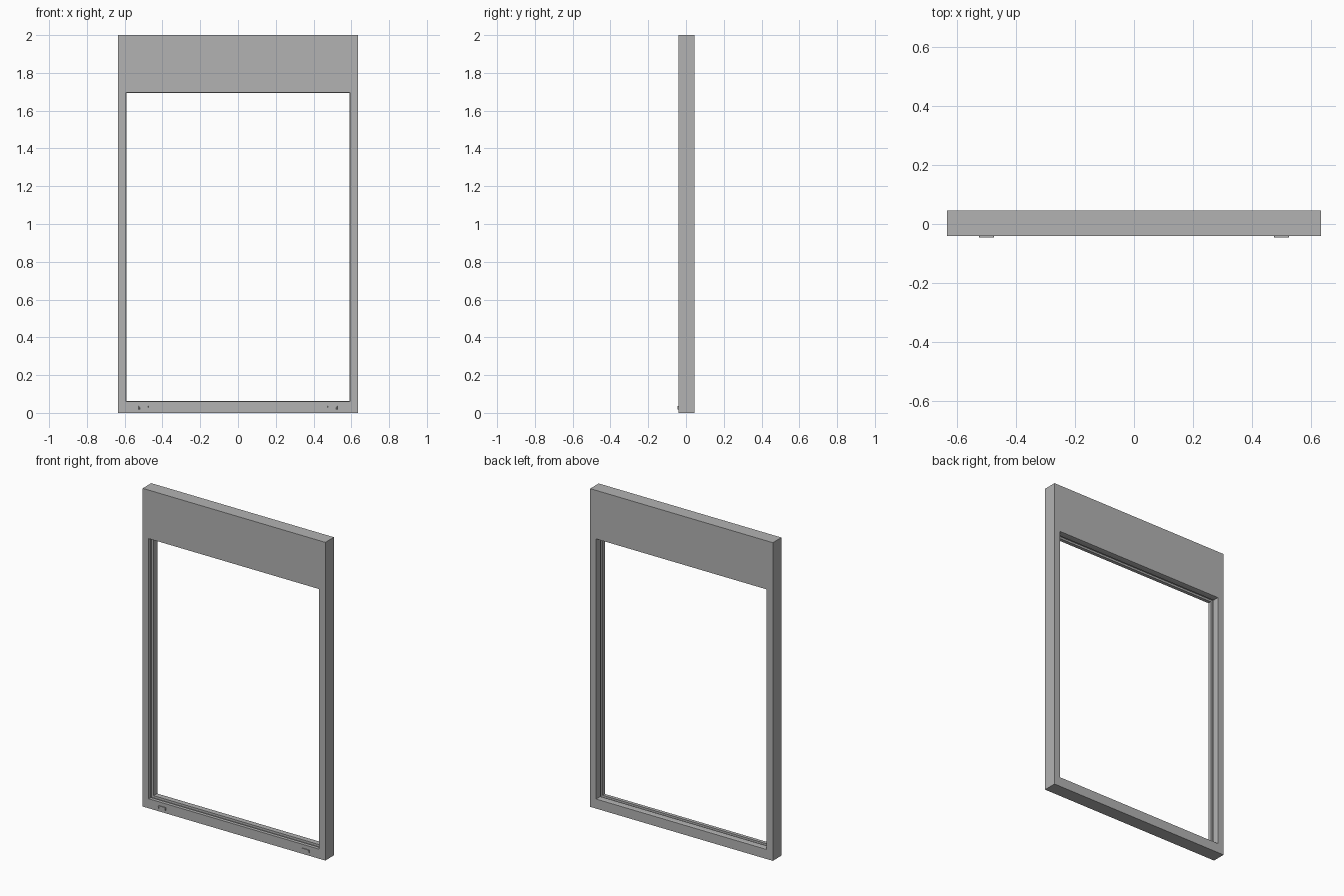
import bpy, bmesh

if "Cube" in bpy.data.objects:
    bpy.data.objects.remove(bpy.data.objects["Cube"])

grey = bpy.data.materials.new("frame grey")
grey.use_nodes = True
colour = (0.45, 0.45, 0.45, 1)
grey.diffuse_color = colour
grey.node_tree.nodes["Principled BSDF"].inputs["Base Color"].default_value = colour

FRONT, BACK = -0.04, 0.045
OUTER = (0.635, 0.0, 2.0)


def opening(grow):
    """Half width, bottom and top of the opening, grown outward."""
    return (0.593 + grow, 0.06 - grow, 1.695 + grow)


def finish(name, bm):
    bmesh.ops.recalc_face_normals(bm, faces=bm.faces)
    mesh = bpy.data.meshes.new(name)
    bm.to_mesh(mesh)
    bm.free()
    mesh.materials.append(grey)
    obj = bpy.data.objects.new(name, mesh)
    bpy.context.collection.objects.link(obj)
    return obj


def ring(name, loops):
    """Closed profile of (rectangle, depth) steps carried round the opening."""
    bm = bmesh.new()
    rows = []
    for (w, low, high), y in loops:
        corners = ((-w, low), (w, low), (w, high), (-w, high))
        rows.append([bm.verts.new((x, y, z)) for x, z in corners])
    for i, row in enumerate(rows):
        after = rows[(i + 1) % len(rows)]
        for j in range(4):
            k = (j + 1) % 4
            bm.faces.new((row[j], row[k], after[k], after[j]))
    return finish(name, bm)


def slab(bm, x0, x1, y0, y1, z0, z1, taper=0.0):
    """Box whose front end can be narrowed sideways."""
    verts = bmesh.ops.create_cube(bm, size=1)["verts"]
    for v in verts:
        front = v.co.y < 0
        t = taper if front else 0
        v.co.x = x0 + t if v.co.x < 0 else x1 - t
        v.co.y = y0 if front else y1
        v.co.z = z0 if v.co.z < 0 else z1


# Main frame with front lip, glass channel and bead rebate
lip = FRONT + 0.022
bead_front = lip + 0.025
ring("window_frame", [
    (OUTER, FRONT), (opening(0), FRONT), (opening(0), lip),
    (opening(0.012), lip), (opening(0.012), bead_front),
    (opening(0.02), bead_front), (opening(0.02), BACK), (OUTER, BACK)])

# Glazing bead set into the back
ring("glazing_bead", [
    (opening(0.02), bead_front), (opening(-0.002), bead_front),
    (opening(-0.002), BACK - 0.012), (opening(0), BACK),
    (opening(0.02), BACK)])

# Drain hoods on the front of the sill
for side, x in (("left", 0.5), ("right", -0.5)):
    bm = bmesh.new()
    y = FRONT - 0.005
    slab(bm, x - 0.026, x + 0.026, y, FRONT, 0.029, 0.037, 0.003)
    for s in (-1, 1):
        mid = x + s * 0.023
        slab(bm, mid - 0.003, mid + 0.003, y, FRONT, 0.018, 0.029, 0.001)
    slab(bm, x - 0.02, x + 0.02, y + 0.002, FRONT, 0.02, 0.029)
    finish(side + "_drain_hood", bm)
